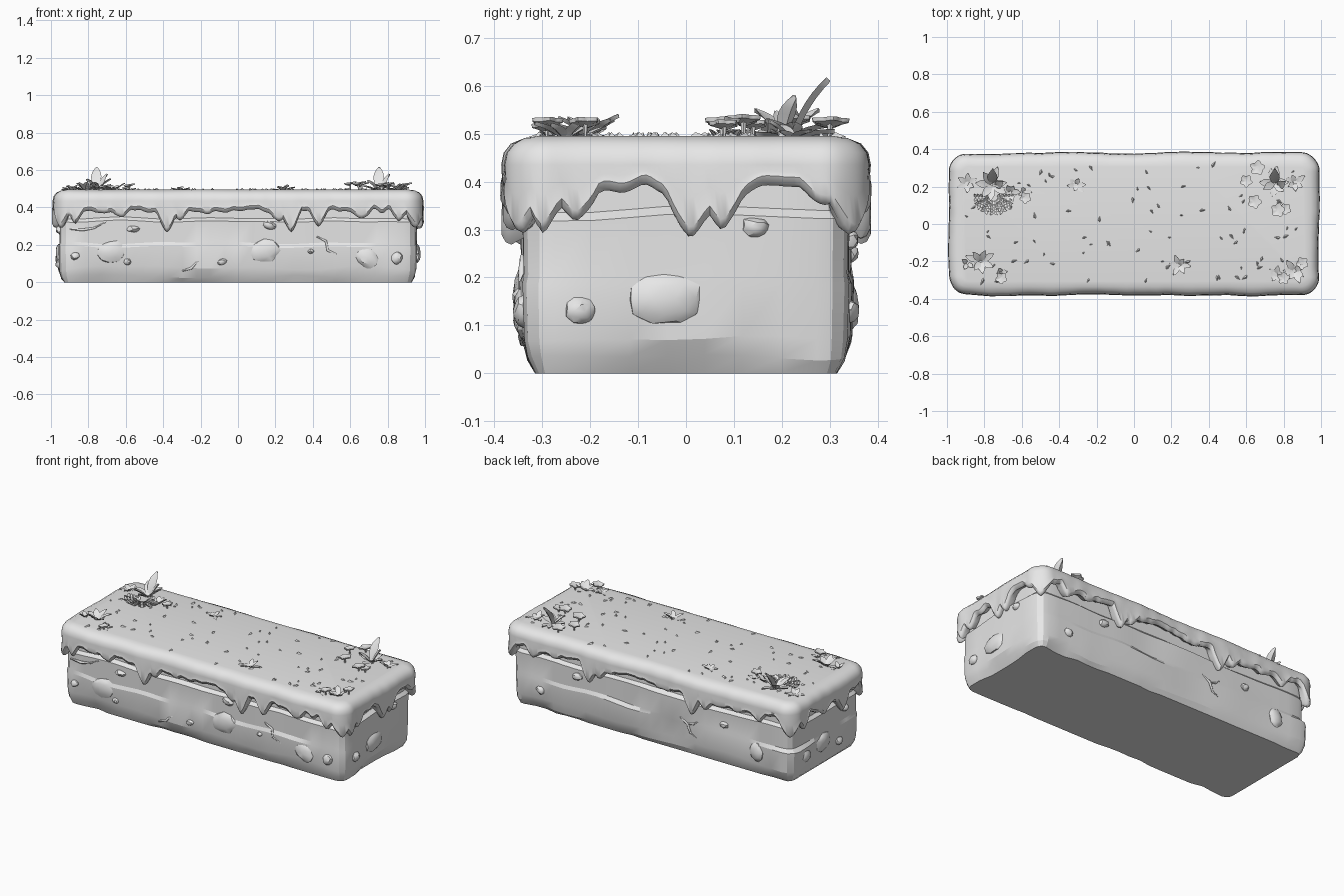
import bpy, bmesh, math, random
from mathutils import Vector, Matrix, noise

if "Cube" in bpy.data.objects:
    bpy.data.objects.remove(bpy.data.objects["Cube"])

random.seed(4)
TOP = 0.495
grey = bpy.data.materials.new("stone grey")
grey.diffuse_color = (0.8, 0.8, 0.8, 1)
grey.use_nodes = True
grey.node_tree.nodes["Principled BSDF"].inputs["Base Color"].default_value = grey.diffuse_color


def finish(bm, name, angle=35):
    """Turn a bmesh into a named, shaded object."""
    bmesh.ops.recalc_face_normals(bm, faces=bm.faces[:])
    me = bpy.data.meshes.new(name)
    bm.to_mesh(me)
    bm.free()
    me.materials.append(grey)
    ob = bpy.data.objects.new(name, me)
    bpy.context.collection.objects.link(ob)
    bpy.ops.object.select_all(action='DESELECT')
    ob.select_set(True)
    bpy.context.view_layer.objects.active = ob
    bpy.ops.object.shade_smooth_by_angle(angle=math.radians(angle))
    return ob


def perimeter(hx, hy, r, step, arc):
    """Rounded rectangle as (point, outward normal) pairs, anticlockwise."""
    out = []
    for q, (sx, sy) in enumerate([(1, 1), (-1, 1), (-1, -1), (1, -1)]):
        c = Vector((sx * (hx - r), sy * (hy - r), 0))
        for k in range(arc + 1):
            a = (q + k / arc) * math.pi / 2
            n = Vector((math.cos(a), math.sin(a), 0))
            out.append((c + n * r, n))
        span = 2 * ((hx if q % 2 == 0 else hy) - r)
        d = Vector((-n.y, n.x, 0))
        start, count = out[-1][0], max(1, round(span / step))
        out += [(start + d * span * k / count, n) for k in range(1, count)]
    return out


def sweep(bm, ring, rows, cap_first, cap_last):
    """Skin a cross-section, given per point as (offset, z) rows, round a ring."""
    grid = []
    for p, n in ring:
        grid.append([bm.verts.new((p.x + n.x * o, p.y + n.y * o, z)) for o, z in rows(p)])
    m = len(grid)
    for i in range(m):
        a, b = grid[i], grid[(i + 1) % m]
        for j in range(len(a) - 1):
            bm.faces.new((a[j], b[j], b[j + 1], a[j + 1]))
    if cap_first:
        bm.faces.new([g[0] for g in grid])
    if cap_last:
        bm.faces.new([g[-1] for g in grid])


# Earth block: chipped bottom edge and shallow strata
def earth_rows(p):
    def w(k, f=3.5):
        return noise.noise(Vector((p.x * f, p.y * f, k * 1.7)))
    chip = max(0, w(9, 6))
    return [(-0.028 - 0.035 * chip, 0), (-0.012 - 0.02 * chip, 0.03 + 0.02 * w(1)),
            (0.012 * w(2), 0.075 + 0.03 * w(3)), (0.004 + 0.012 * w(2), 0.19 + 0.02 * w(4)),
            (-0.006 + 0.012 * w(5), 0.21 + 0.02 * w(4)), (-0.004 + 0.012 * w(5), 0.325 + 0.015 * w(6)),
            (-0.022, 0.342 + 0.015 * w(6)), (-0.024, 0.44)]


bm = bmesh.new()
sweep(bm, perimeter(0.957, 0.343, 0.07, 0.075, 3), earth_rows, True, True)
finish(bm, "earth_block", 18)

# Turf cap: drips given as x, y, tip height, half width
drips = [(sx * 0.965, sy * 0.36, 0.28, 0.075) for sx in (-1, 1) for sy in (-1, 1)]
drips += [(-0.87, -0.38, 0.31, 0.05), (-0.62, -0.38, 0.345, 0.05), (-0.38, -0.38, 0.265, 0.055),
          (-0.31, -0.38, 0.33, 0.05), (0.22, -0.38, 0.325, 0.05), (0.285, -0.38, 0.265, 0.055),
          (0.43, -0.38, 0.295, 0.05), (0.66, -0.38, 0.34, 0.06), (0.86, -0.38, 0.325, 0.05),
          (0.4, 0.38, 0.275, 0.06), (0.33, 0.38, 0.32, 0.05), (-0.3, 0.38, 0.265, 0.06),
          (-0.39, 0.38, 0.32, 0.05), (-0.75, 0.38, 0.335, 0.05), (0.78, 0.38, 0.33, 0.05),
          (0.98, -0.3, 0.29, 0.05), (0.98, -0.23, 0.315, 0.05), (0.98, 0.01, 0.28, 0.055),
          (0.98, 0.075, 0.295, 0.045), (0.98, 0.29, 0.35, 0.05),
          (-0.98, 0.25, 0.31, 0.05), (-0.98, 0.05, 0.33, 0.05), (-0.98, -0.12, 0.285, 0.055)]


def turf_rows(p):
    q = Vector((p.x, p.y, 0.3))
    edge = 0.378 + 0.035 * noise.noise(q * 7) + 0.02 * noise.noise(q * 22)
    low = edge
    for x, y, tip, half in drips:
        d = math.hypot(p.x - x, p.y - y) / half
        if d < 1:
            low = min(low, tip + (edge - tip) * d ** 1.3)
    b = 0.01 * noise.noise(q * 4) + 0.003 * noise.noise(q * 15)
    mid = 0.45 * 0.5 + low * 0.5
    return [(-0.07, TOP), (-0.04, TOP - 0.004), (-0.018 + b, TOP - 0.016), (-0.003 + b, TOP - 0.035),
            (0.002 + b, 0.435), (b, mid), (0.004 + b, low + 0.02), (-0.004 + b, low + 0.005),
            (-0.016 + b, low), (-0.05, low + 0.02)]


bm = bmesh.new()
sweep(bm, perimeter(0.985, 0.376, 0.095, 0.011, 14), turf_rows, True, False)
finish(bm, "turf_cap", 40)


# Stones set into the sides: face direction, position along it, height, half sizes
def add_stone(bm, face, u, z, ru, rz, depth=0.024):
    centre = {'front': (u, -0.337, z), 'back': (u, 0.337, z),
              'right': (0.951, u, z), 'left': (-0.951, u, z)}[face]
    size = (ru, depth, rz) if face in ('front', 'back') else (depth, ru, rz)
    vs = bmesh.ops.create_icosphere(bm, subdivisions=2, radius=1)['verts']
    tilt = Matrix.Rotation(random.uniform(-0.3, 0.3), 3, 'Y' if face in ('front', 'back') else 'X')
    for v in vs:
        k = 1 + 0.22 * noise.noise(v.co * 1.3 + Vector((u * 9, z * 9, 0)))
        v.co = tilt @ Vector([c * s * k for c, s in zip(v.co, size)]) + Vector(centre)


stones = [('front', -0.68, 0.16, 0.08, 0.06), ('front', -0.87, 0.14, 0.025, 0.02),
          ('front', -0.56, 0.285, 0.035, 0.018), ('front', -0.59, 0.11, 0.022, 0.02),
          ('front', -0.085, 0.11, 0.026, 0.018), ('front', 0.145, 0.165, 0.082, 0.062),
          ('front', 0.17, 0.305, 0.036, 0.022), ('front', 0.69, 0.13, 0.065, 0.056),
          ('front', 0.85, 0.13, 0.03, 0.034), ('front', 0.39, 0.165, 0.018, 0.014),
          ('right', -0.045, 0.155, 0.08, 0.057), ('right', -0.22, 0.13, 0.032, 0.028),
          ('right', 0.145, 0.305, 0.03, 0.022), ('left', 0.03, 0.15, 0.07, 0.06),
          ('left', 0.2, 0.13, 0.045, 0.04), ('left', -0.12, 0.1, 0.03, 0.026),
          ('left', -0.18, 0.28, 0.03, 0.022), ('back', 0.5, 0.28, 0.035, 0.024),
          ('back', -0.72, 0.14, 0.045, 0.06), ('back', -0.5, 0.25, 0.025, 0.02),
          ('back', 0.75, 0.13, 0.03, 0.024)]
bm = bmesh.new()
for s in stones:
    add_stone(bm, *s)
finish(bm, "side_stones", 30)

# Roots: tapered bevelled curves lying on the long sides
roots = [(-0.342, [(-0.3, 0.06), (-0.25, 0.075), (-0.22, 0.11), (-0.17, 0.12)]),
         (-0.342, [(0.42, 0.245), (0.47, 0.22), (0.48, 0.17), (0.53, 0.15), (0.55, 0.11)]),
         (-0.342, [(-0.9, 0.285), (-0.83, 0.28), (-0.77, 0.29), (-0.7, 0.325)]),
         (0.342, [(-0.2, 0.22), (-0.25, 0.19), (-0.27, 0.14), (-0.31, 0.12)]),
         (0.342, [(-0.25, 0.19), (-0.29, 0.2), (-0.32, 0.22)])]
for y, path in roots:
    cu = bpy.data.curves.new("root", 'CURVE')
    cu.dimensions, cu.bevel_depth, cu.bevel_resolution = '3D', 0.009, 1
    cu.use_fill_caps = True
    sp = cu.splines.new('POLY')
    sp.points.add(len(path) - 1)
    for i, (x, z) in enumerate(path):
        sp.points[i].co = (x, y, z, 1)
        sp.points[i].radius = 1 - 0.7 * abs(2 * i / (len(path) - 1) - 0.8)
    cu.materials.append(grey)
    ob = bpy.data.objects.new("root", cu)
    bpy.context.collection.objects.link(ob)
    bpy.ops.object.select_all(action='DESELECT')
    ob.select_set(True)
    bpy.context.view_layer.objects.active = ob
    bpy.ops.object.convert(target='MESH')


# Plants: curved paddle leaves arranged in rosettes
def add_leaf(bm, x, y, az, rise, length, width):
    out, side = Vector((math.cos(az), math.sin(az), 0)), Vector((-math.sin(az), math.cos(az), 0))
    pos, last, steps = Vector((x, y, TOP - 0.008)), None, 7
    for i in range(steps + 1):
        t = i / steps
        el = rise - 0.5 * t
        fwd = out * math.cos(el) + Vector((0, 0, math.sin(el)))
        up = fwd.cross(side)
        up = up if up.z > 0 else -up
        w = width / 2 * max(0.12, math.sin(math.pi * min(1, 0.08 + 0.9 * t ** 1.25)))
        ring = [bm.verts.new(pos + side * a * w + up * b * width) for a, b in
                ((-1, 0.07), (0, 0.01), (1, 0.07), (0, -0.15))]
        if last:
            for j in range(4):
                bm.faces.new((last[j], last[(j + 1) % 4], ring[(j + 1) % 4], ring[j]))
        else:
            bm.faces.new(ring)
        last = ring
        pos = pos + fwd * length / steps
    bm.faces.new(last)


def rosette(bm, x, y, count, length, width, low=0.35, high=0.95):
    spin = random.uniform(0, 6.28)
    for k in range(count):
        add_leaf(bm, x, y, spin + 6.283 * k / count + random.uniform(-0.25, 0.25),
                 random.uniform(low, high), length * random.uniform(0.75, 1.1), width)


plants = {"back_left_plant": [(-0.76, 0.21, 7, 0.1, 0.042), (-0.89, 0.215, 6, 0.06, 0.03),
                              (-0.66, 0.17, 6, 0.065, 0.03), (-0.585, 0.17, 4, 0.04, 0.025)],
          "back_right_plant": [(0.75, 0.22, 7, 0.1, 0.042), (0.86, 0.22, 6, 0.065, 0.03)],
          "front_left_plant": [(-0.82, -0.2, 7, 0.085, 0.035), (-0.89, -0.21, 4, 0.045, 0.025),
                               (-0.71, -0.26, 4, 0.04, 0.028)],
          "front_right_plant": [(0.86, -0.25, 7, 0.075, 0.035), (0.76, -0.27, 5, 0.05, 0.028)],
          "back_sprout": [(-0.31, 0.21, 6, 0.055, 0.026)],
          "front_sprout": [(0.24, -0.22, 6, 0.065, 0.028)]}
for name, groups in plants.items():
    bm = bmesh.new()
    for g in groups:
        rosette(bm, *g)
    if name.startswith("back_") and "plant" in name:   # tall upright leaves
        x = groups[0][0]
        add_leaf(bm, x, 0.22, 1.5, 1.25, 0.15, 0.055)
        add_leaf(bm, x + 0.02, 0.2, 0.6, 1.3, 0.105, 0.045)
    finish(bm, name, 40)

# Fern fronds: rows of tiny paired leaflets
bm = bmesh.new()
for k in range(7):
    az = math.pi * (1.0 + k / 6)
    for i in range(1, 6):
        x, y = -0.75 + math.cos(az) * i * 0.018, 0.14 + math.sin(az) * i * 0.015
        for s in (-1, 1):
            add_leaf(bm, x, y, az + s * 0.9, 0.9, 0.034, 0.013)
finish(bm, "fern", 40)

# Lobed round leaves on short stems
bm = bmesh.new()
for x, y, r, h in [(0.66, 0.3, 0.036, 0.03), (0.6, 0.23, 0.03, 0.035), (0.645, 0.12, 0.034, 0.035),
                   (0.77, 0.075, 0.034, 0.03), (0.81, 0.08, 0.028, 0.025), (-0.58, 0.14, 0.028, 0.025),
                   (-0.71, -0.29, 0.028, 0.02), (0.8, -0.29, 0.03, 0.03), (0.9, -0.21, 0.03, 0.03)]:
    z, spin = TOP + h, random.uniform(0, 6)
    rim = [(r * (1 + 0.16 * math.cos(5 * a)), a + spin) for a in [6.2832 * k / 30 for k in range(30)]]
    rings = [[bm.verts.new((x + f * q * math.cos(a), y + f * q * math.sin(a), z + dz + 0.15 * q * math.cos(a)))
              for q, a in rim] for f, dz in ((0.4, 0.0), (1, 0.005), (0.95, -0.003), (0.15, -0.01), (0.1, -h - 0.005))]
    bm.faces.new(rings[0])
    for a, b in zip(rings, rings[1:]):
        for k in range(30):
            bm.faces.new((a[k], a[(k + 1) % 30], b[(k + 1) % 30], b[k]))
finish(bm, "round_leaves", 40)

# Turf flecks: small raised wedges scattered over the top
bm = bmesh.new()
for k in range(85):
    x, y = random.uniform(-0.9, 0.9), random.choice((-1, 1)) * random.uniform(0.02, 0.32)
    a, s = random.uniform(0, 6.28), random.uniform(0.012, 0.026)
    pts = [bm.verts.new((x + s * q * math.cos(a + b), y + s * q * math.sin(a + b), TOP + h)) for q, b, h in
           ((1, 0, -0.002), (0.5, 2, -0.002), (0.8, 3.3, -0.002), (0.35, 4.3, -0.002), (0.3, 2.8, 0.008))]
    for i in range(4):
        bm.faces.new((pts[i], pts[(i + 1) % 4], pts[4]))
finish(bm, "turf_flecks", 30)
